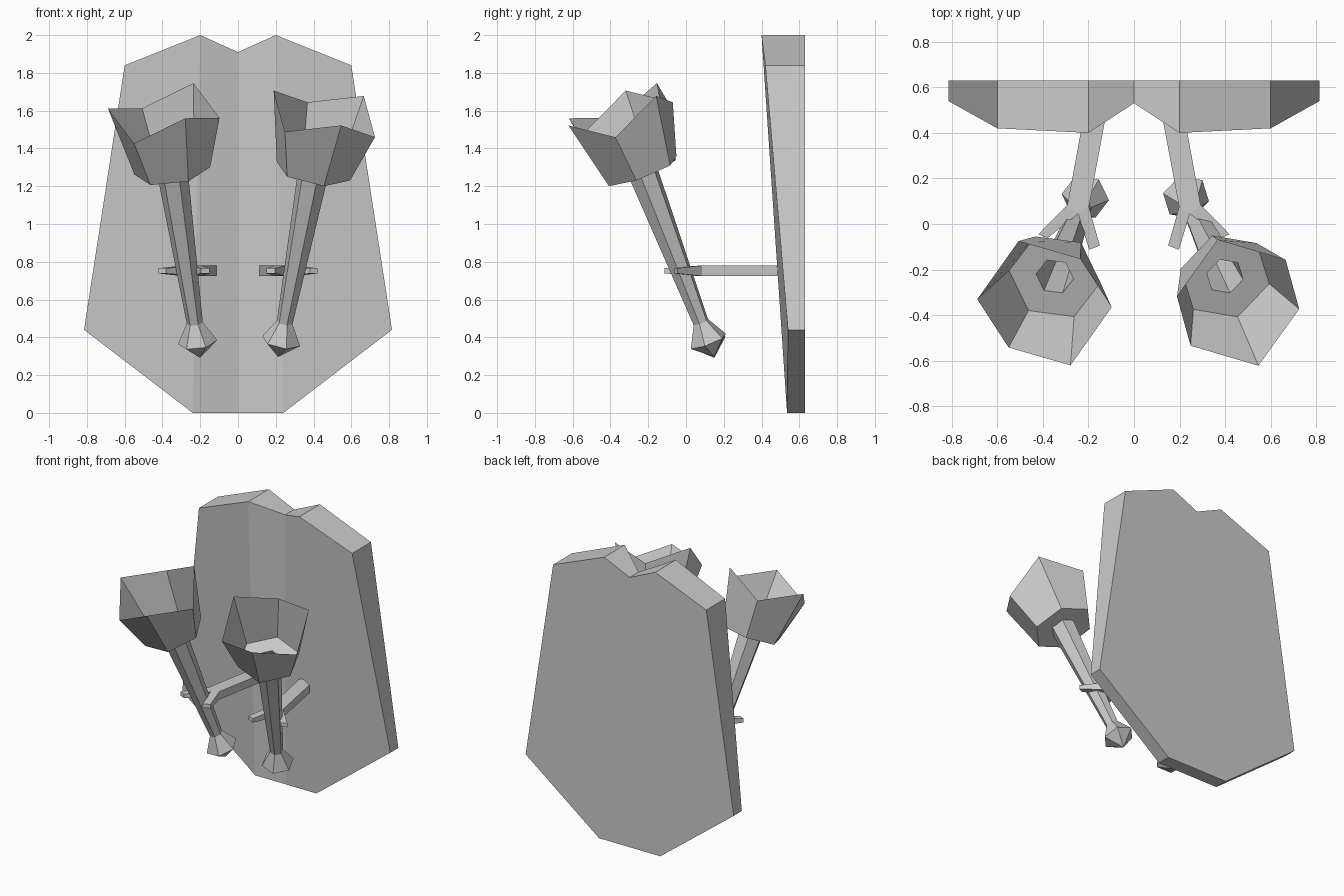
import bpy, bmesh, math
from mathutils import Vector

if "Cube" in bpy.data.objects:
    bpy.data.objects.remove(bpy.data.objects["Cube"])


def finish(name, bm):
    bmesh.ops.recalc_face_normals(bm, faces=bm.faces[:])
    mesh = bpy.data.meshes.new(name)
    bm.to_mesh(mesh)
    bm.free()
    ob = bpy.data.objects.new(name, mesh)
    bpy.context.collection.objects.link(ob)
    return ob


# Back plate: half outline (x, front y, z), mirrored; flat back at y = 0.63
def back_plate():
    half = [(0.2, 0.40, 2.0), (0.6, 0.42, 1.84), (0.815, 0.54, 0.44), (0.24, 0.535, 0)]
    mirrored = [(-x, y, z) for x, y, z in reversed(half)]
    outline = [(0, 0.53, 1.91)] + half + [(0, 0.535, 0)] + mirrored
    bm = bmesh.new()
    front = [bm.verts.new(p) for p in outline]
    back = [bm.verts.new((x, 0.63, z)) for x, y, z in outline]
    n = len(outline)
    for i in range(n):
        j = (i + 1) % n
        bm.faces.new((front[i], front[j], back[j], back[i]))
    bm.faces.new(back)
    for ids in ((0, 1, 4, 5), (1, 2, 3, 4), (0, 5, 6, 9), (9, 6, 7, 8)):
        bm.faces.new([front[i] for i in ids])
    finish("back_plate", bm)


# Torch: six-sided lathe about a tilted axis, with a zigzag cup rim
def torch(name, rim_centre, axis, rim_dir):
    c, d = Vector(rim_centre), Vector(axis).normalized()
    u = Vector(rim_dir)
    u = (u - d * u.dot(d)).normalized()
    v = d.cross(u)
    # distance along axis, radius, zigzag height
    profile = [(-1.31, 0.105, 0), (-1.20, 0.043, 0), (-0.33, 0.083, 0),
               (-0.33, 0.203, 0), (0, 0.291, 0.057)]
    bm = bmesh.new()
    rings = []
    for t, r, zig in profile:
        ring = []
        for i in range(6):
            a = math.radians(60 * i)
            lift = t + (zig if i % 2 == 0 else -zig)
            ring.append(bm.verts.new(c + d * lift + (u * math.cos(a) + v * math.sin(a)) * r))
        rings.append(ring)
    tip = bm.verts.new(c - d * 1.40)
    for i in range(6):
        j = (i + 1) % 6
        bm.faces.new((tip, rings[0][j], rings[0][i]))
        for lo, hi in zip(rings, rings[1:]):
            bm.faces.new((lo[i], lo[j], hi[j], hi[i]))
    finish(name, bm)


# Forked bracket: plan outline (x, y, half height) with tapering prongs
def bracket(name, side):
    plan = [(0.113, 0.53, .028), (0.207, 0.55, .028), (0.292, 0.085, .028),
            (0.42, -0.045, .014), (0.38, -0.062, .014), (0.245, 0.045, .026),
            (0.197, -0.113, .014), (0.15, -0.095, .014), (0.198, 0.075, .028)]
    bm = bmesh.new()
    top = [bm.verts.new((side * x, y, 0.752 + h)) for x, y, h in plan]
    low = [bm.verts.new((side * x, y, 0.752 - h)) for x, y, h in plan]
    for layer in (top, low):
        for ids in ((0, 1, 2, 5, 8), (2, 3, 4, 5), (5, 6, 7, 8)):
            bm.faces.new([layer[i] for i in ids])
    for i in range(len(plan)):
        j = (i + 1) % len(plan)
        bm.faces.new((low[i], low[j], top[j], top[i]))
    finish(name, bm)


back_plate()
torch("right_torch", (0.457, -0.346, 1.583), (0.19, -0.385, 1), (-0.267, 0.026, 0.127))
torch("left_torch", (-0.393, -0.348, 1.586), (-0.148, -0.385, 1), (-0.297, 0.018, 0.024))
bracket("right_bracket", 1)
bracket("left_bracket", -1)
